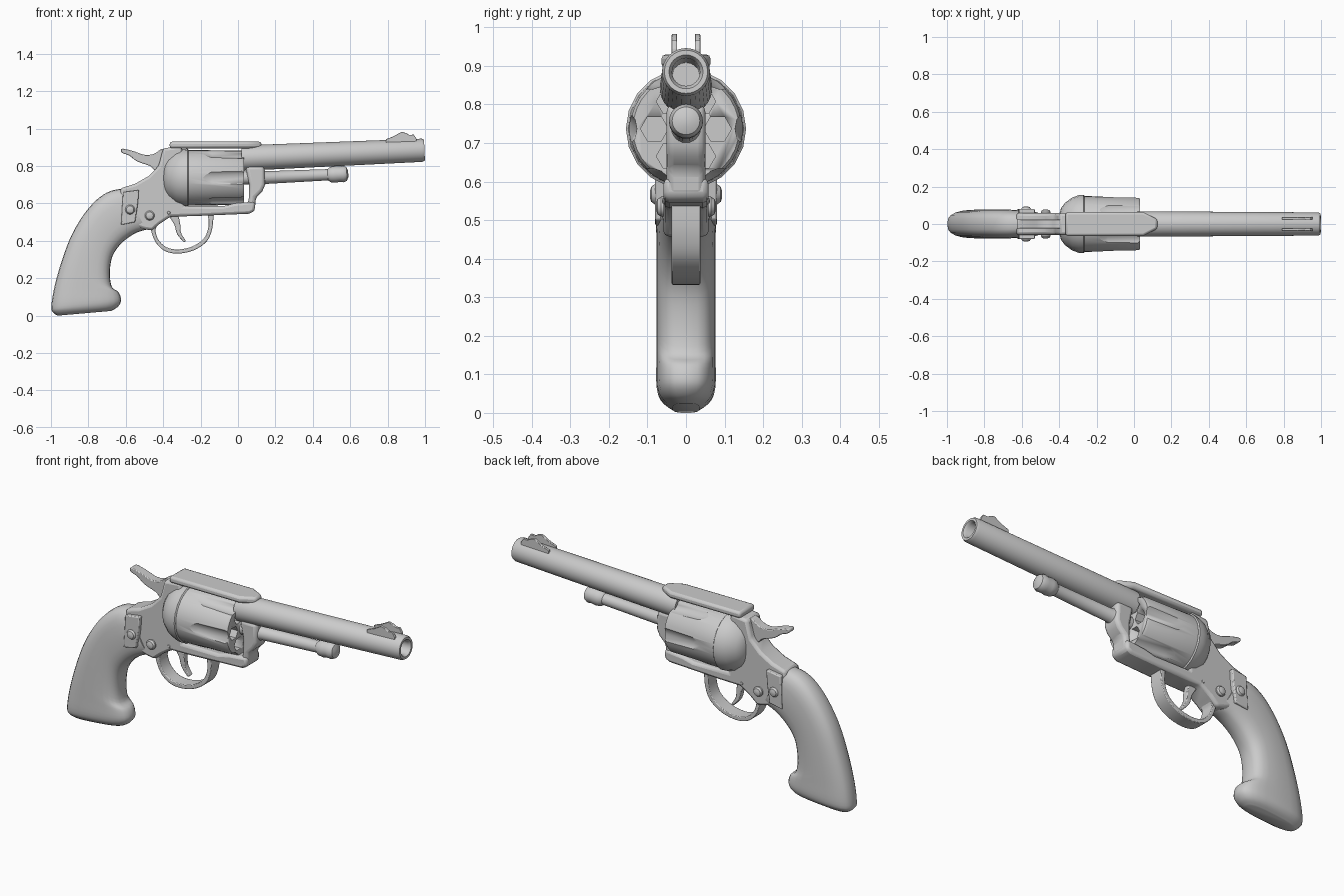
import bpy, bmesh
from math import sin, cos, pi, atan2, copysign, radians
from mathutils import Vector, Matrix

if "Cube" in bpy.data.objects:
    bpy.data.objects.remove(bpy.data.objects["Cube"])


def finish(name, bm, bevel=0.0, segs=2, angle=35):
    bmesh.ops.recalc_face_normals(bm, faces=bm.faces)
    me = bpy.data.meshes.new(name)
    bm.to_mesh(me)
    bm.free()
    ob = bpy.data.objects.new(name, me)
    bpy.context.collection.objects.link(ob)
    bpy.ops.object.select_all(action='DESELECT')
    ob.select_set(True)
    bpy.context.view_layer.objects.active = ob
    bpy.ops.object.shade_smooth_by_angle(angle=radians(angle))
    if bevel:
        m = ob.modifiers.new("bevel", 'BEVEL')
        m.width, m.segments, m.limit_method = bevel, segs, 'ANGLE'
    return ob


def spline(pts, steps, closed=False):
    """Catmull-Rom smoothing of points of any dimension."""
    n, out = len(pts), []
    pick = (lambda i: pts[i % n]) if closed else (lambda i: pts[max(0, min(n - 1, i))])
    for i in range(n if closed else n - 1):
        for s in range(steps):
            t = s / steps
            out.append(tuple(0.5 * (2 * b + (c - a) * t + (2 * a - 5 * b + 4 * c - d) * t * t
                                    + (3 * b - a - 3 * c + d) * t ** 3)
                             for a, b, c, d in zip(*(pick(i + k) for k in (-1, 0, 1, 2)))))
    return out if closed else out + [tuple(pts[-1])]


def prism(name, pts, lo, hi, flat=False, **kw):
    """Extrude an xz outline along y, or an xy outline along z when flat."""
    bm = bmesh.new()
    put = (lambda p, h: (p[0], p[1], h)) if flat else (lambda p, h: (p[0], h, p[1]))
    a, b = ([bm.verts.new(put(p, h)) for p in pts] for h in (lo, hi))
    bm.faces.new(a)
    bm.faces.new(b[::-1])
    for i in range(len(pts)):
        j = (i + 1) % len(pts)
        bm.faces.new((a[i], a[j], b[j], b[i]))
    return finish(name, bm, **kw)


def strip(name, path, half, **kw):
    """Curved bar: path of (x, z, thickness), extruded in y."""
    p, left, right = spline(path, 5), [], []
    for i, (x, z, t) in enumerate(p):
        a, b = p[max(i - 1, 0)], p[min(i + 1, len(p) - 1)]
        d = Vector((b[0] - a[0], b[1] - a[1])).normalized() * t / 2
        left.append((x - d.y, z + d.x))
        right.append((x + d.y, z - d.x))
    return prism(name, left + right[::-1], -half, half, **kw)


def add_rings(bm, rings):
    rows = [[bm.verts.new(c) for c in r] for r in rings]
    n = len(rows[0])
    for a, b in zip(rows, rows[1:]):
        for i in range(n):
            bm.faces.new((a[i], a[(i + 1) % n], b[(i + 1) % n], b[i]))
    bm.faces.new(rows[0])
    bm.faces.new(rows[-1][::-1])


def turned_rings(profile, n, mat):
    return [[mat @ Vector((x, r * cos(2 * pi * i / n), r * sin(2 * pi * i / n)))
             for i in range(n)] for x, r in profile]


def lathe(name, profile, mats, n=32, **kw):
    """Turn an (x, radius) profile about the x axis, once per matrix."""
    bm = bmesh.new()
    for m in mats:
        add_rings(bm, turned_rings(profile, n, m))
    return finish(name, bm, **kw)


def at(x, y, z):
    return Matrix.Translation((x, y, z))


# Barrel with hollow bore, slightly tilted up
TILT = Matrix.Rotation(-atan2(0.043, 0.98), 4, 'Y')
lathe("barrel", [(0, .03), (0, .068), (.965, .062), (.978, .056), (.978, .044), (.965, .036), (.72, .035)],
      [at(.02, 0, .842) @ TILT])

# Twin front sight blades
for side, y in (("left", .03), ("right", -.03)):
    prism("front_sight_" + side, [(.79, .925), (.79, .943), (.83, .958), (.875, .983), (.90, .976),
                                  (.915, .966), (.94, .968), (.955, .945), (.955, .925)],
          y - .007, y + .007, bevel=.002)

# Fluted cylinder with six chambers
AX = .737
drum = lathe("cylinder", [(-.27, .149), (.02, .145), (.032, .138)], [at(0, 0, AX)], n=32)
spin = [at(0, 0, AX) @ Matrix.Rotation(k * pi / 3, 4, 'X') for k in range(6)]
flutes = lathe("flute_cutter", [(-.21, .008), (-.19, .04), (-.14, .056), (.1, .064)],
               [m @ at(0, .189, 0) for m in spin], n=16)
chambers = lathe("chamber_cutter", [(-.06, .036), (.1, .036)], [m @ at(0, .082, 0) for m in spin], n=6)
for cutter in (flutes, chambers):
    b = drum.modifiers.new("cut", 'BOOLEAN')
    b.operation, b.object, b.solver = 'DIFFERENCE', cutter, 'EXACT'
    cutter.hide_render = True
    cutter.hide_set(True)

# Rounded recoil shield and centre pin
lathe("recoil_shield", [(-.40, .05), (-.39, .085), (-.37, .112), (-.33, .142), (-.295, .154),
                        (-.27, .156), (-.265, .15)], [at(0, 0, AX)], n=20)
lathe("cylinder_pin", [(-.1, .035), (.06, .035)], [at(0, 0, AX)], n=16)

# Frame, top strap and front yoke
prism("frame", [(-.30, .905), (-.40, .895), (-.425, .80), (-.48, .745), (-.55, .705), (-.63, .68),
                (-.62, .50), (-.50, .462), (-.46, .455), (-.42, .49), (-.36, .53), (-.24, .532),
                (.06, .545), (.09, .56), (.09, .61), (-.02, .60), (-.08, .585), (-.29, .585)],
      -.058, .058, bevel=.014)
prism("top_strap", [(-.365, -.064), (.05, -.064), (.125, -.025), (.125, .025), (.05, .064), (-.365, .064)],
      .895, .93, flat=True, bevel=.012)
prism("yoke", [(.045, .56), (.09, .56), (.095, .63), (.13, .665), (.145, .70), (.14, .80), (.04, .80),
               (.06, .70), (.06, .64)], -.05, .05, bevel=.018, segs=3)

# Ejector rod with rounded knob
ROD = Matrix.Rotation(-.045, 4, 'Y')
lathe("ejector_rod", [(0, .036), (.018, .04), (.03, .034), (.36, .03), (.375, .041), (.40, .044), (.425, .041),
                      (.445, .044), (.462, .036), (.47, .016)], [at(.12, 0, .737) @ ROD], n=24)

# Hammer
prism("hammer", spline([(-.62, .893), (-.56, .88), (-.50, .86), (-.45, .865), (-.41, .89), (-.38, .88),
                        (-.38, .78), (-.44, .775), (-.47, .80), (-.54, .825), (-.58, .855), (-.622, .872)],
                       3, True), -.025, .025, bevel=.006)

# Trigger guard and trigger
strip("trigger_guard", [(-.45, .49, .04), (-.452, .45, .022), (-.43, .395, .02), (-.385, .355, .022),
                        (-.32, .343, .022), (-.24, .36, .022), (-.175, .405, .022), (-.148, .47, .022),
                        (-.146, .545, .03)], .037, bevel=.005)
strip("trigger", [(-.345, .54, .05), (-.325, .49, .032), (-.315, .44, .022), (-.283, .395, .012)],
      .016, bevel=.004)

# Grip: lofted sections of (back x, back z, front x, front z, half width)
sections = [(-.61, .68, -.49, .46, .066), (-.685, .665, -.55, .44, .074), (-.755, .62, -.62, .39, .077),
            (-.825, .54, -.67, .32, .077), (-.89, .43, -.685, .235, .077), (-.94, .30, -.675, .155, .077),
            (-.98, .16, -.638, .125, .077), (-.998, .05, -.625, .08, .076), (-.99, .018, -.645, .045, .062),
            (-.965, .0, -.68, .025, .035)]
grip, n = bmesh.new(), 24
rings = []
for bx, bz, fx, fz, w in spline(sections, 4):
    mid, arm = Vector((bx + fx, 0, bz + fz)) / 2, Vector((fx - bx, 0, fz - bz)) / 2
    ring = []
    for i in range(n):
        c, s = cos(2 * pi * i / n), sin(2 * pi * i / n)
        p = mid + arm * copysign(abs(c) ** .7, c)
        p.y = w * copysign(abs(s) ** .7, s)
        ring.append(p)
    rings.append(ring)
add_rings(grip, rings)
finish("grip", grip, angle=50)

# Side plates and screws, mirrored on both sides
for side, s in (("left", 1), ("right", -1)):
    prism("grip_plate_" + side, [(-.615, .66), (-.53, .672), (-.535, .60), (-.55, .50), (-.625, .485)],
          s * .05, s * .08, bevel=.005)
    turn = Matrix.Rotation(s * pi / 2, 4, 'Z')
    for label, x, z, r, h in (("rear", -.577, .567, .026, .094), ("front", -.472, .535, .026, .078),
                              ("small", -.37, .55, .009, .062)):
        lathe(f"{label}_screw_{side}", [(.03, r), (h - r * .5, r), (h - r * .15, r * .75), (h, r * .3)],
              [at(x, 0, z) @ turn], n=16)
